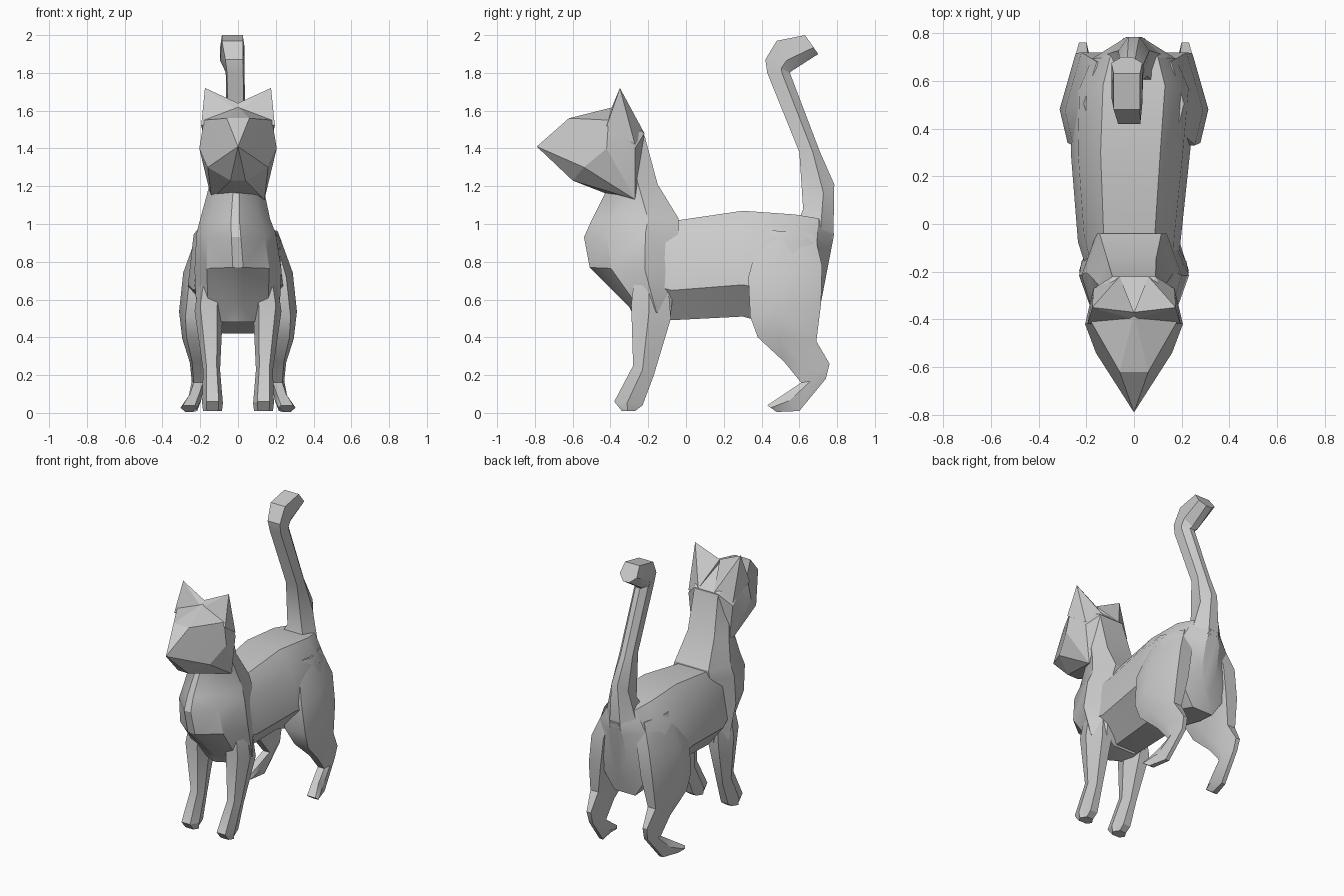
import bpy, bmesh, math

if "Cube" in bpy.data.objects:
    bpy.data.objects.remove(bpy.data.objects["Cube"], do_unlink=True)

# Single fur colour
fur = bpy.data.materials.new("grey_fur")
fur.use_nodes = True
fur.diffuse_color = (.6, .6, .6, 1)
fur.node_tree.nodes["Principled BSDF"].inputs["Base Color"].default_value = (.6, .6, .6, 1)


def finish(name, bm, angle=30):
    """Turn a bmesh into a shaded object."""
    bmesh.ops.recalc_face_normals(bm, faces=bm.faces)
    mesh = bpy.data.meshes.new(name)
    bm.to_mesh(mesh)
    bm.free()
    mesh.materials.append(fur)
    obj = bpy.data.objects.new(name, mesh)
    bpy.context.collection.objects.link(obj)
    bpy.ops.object.select_all(action="DESELECT")
    obj.select_set(True)
    bpy.context.view_layer.objects.active = obj
    bpy.ops.object.shade_smooth_by_angle(angle=math.radians(angle))
    return obj


def loft(name, profile, sections, side=1):
    """Skin rings; a section is (edge A y, z, edge B y, z, centre x, half width).
    The profile lists (along A-B, across) for half a ring, which is mirrored."""
    ring_shape = profile + [(t, -s) for t, s in reversed(profile)]
    bm = bmesh.new()
    rings = []
    for ya, za, yb, zb, cx, w in sections:
        rings.append([bm.verts.new((side * (cx + s * w),
                                    (ya + yb) / 2 + t * (ya - yb) / 2,
                                    (za + zb) / 2 + t * (za - zb) / 2))
                      for t, s in ring_shape])
    n = len(ring_shape)
    for low, high in zip(rings, rings[1:]):
        for i in range(n):
            j = (i + 1) % n
            bm.faces.new((low[i], low[j], high[j], high[i]))
    bm.faces.new(rings[0])
    bm.faces.new(rings[-1])
    bmesh.ops.triangulate(bm, faces=[f for f in bm.faces if len(f.verts) == 4])
    return finish(name, bm)


def hull(name, points, sides=(1, -1)):
    """Faceted solid around points, given for the left half."""
    bm = bmesh.new()
    for x, y, z in points:
        for side in sides:
            bm.verts.new((x * side, y, z))
    bmesh.ops.remove_doubles(bm, verts=bm.verts, dist=.001)
    result = bmesh.ops.convex_hull(bm, input=bm.verts)
    loose = [v for v in result["geom_interior"] if isinstance(v, bmesh.types.BMVert)]
    bmesh.ops.delete(bm, geom=loose, context="VERTS")
    return finish(name, bm, 15)


body_shape = [(1, .5), (.55, .88), (-.4, 1), (-1, .4)]
chest_shape = [(1, .12), (.5, .72), (-.3, 1), (-1, .7)]
limb_shape = [(1, .6), (.1, 1), (-1, .5)]
thigh_shape = [(1, .7), (.25, 1), (-1, .4)]
tail_shape = [(1, .85), (-.3, 1), (-1, .35)]

# Trunk, from shoulders to rump
loft("torso", body_shape, [
    (-.25, 1.0, -.25, .56, 0, .18),
    (-.04, 1.02, -.09, .49, -.02, .215),
    (.3, 1.07, .3, .51, -.015, .25),
    (.58, 1.05, .53, .45, 0, .26),
    (.7, 1.03, .67, .42, 0, .2),
    (.785, .95, .71, .56, 0, .06)])

# Neck and chest, from throat to breastbone
loft("neck_and_chest", chest_shape, [
    (-.44, 1.26, -.22, 1.47, 0, .13),
    (-.43, 1.16, -.15, 1.21, -.01, .145),
    (-.5, 1.02, -.04, 1.03, -.015, .185),
    (-.54, .93, -.04, .96, -.01, .21),
    (-.51, .77, -.06, .75, 0, .23),
    (-.3, .56, -.08, .52, 0, .22),
    (-.26, .48, -.1, .48, 0, .12)])

# Head with pointed muzzle
hull("head", [
    (0, -.79, 1.41), (.06, -.62, 1.56), (.04, -.6, 1.23), (0, -.42, 1.16),
    (.16, -.54, 1.3), (.205, -.42, 1.4), (.18, -.41, 1.55), (0, -.38, 1.62),
    (.14, -.27, 1.13), (.17, -.27, 1.4), (.09, -.22, 1.48)])

for side, label in ((1, "left"), (-1, "right")):
    # Ear: steep front face, rising from the crown and sloping down the skull
    hull(label + "_ear", [
        (.175, -.35, 1.72), (0, -.37, 1.64), (.195, -.42, 1.52),
        (.17, -.27, 1.42), (.06, -.22, 1.48), (0, -.4, 1.6)], (side,))

    # Front leg
    loft(label + "_front_leg", limb_shape, [
        (-.27, .75, -.1, .75, .13, .07),
        (-.29, .57, -.08, .5, .155, .075),
        (-.28, .25, -.17, .2, .14, .045),
        (-.38, .06, -.23, .04, .135, .055),
        (-.34, .01, -.27, .01, .135, .05)], side)

    # Hind leg: thigh, hock and paw
    loft(label + "_hind_leg", thigh_shape, [
        (.4, .97, .68, .95, .12, .09),
        (.33, .72, .72, .78, .175, .115),
        (.34, .51, .715, .58, .2, .112),
        (.38, .4, .69, .38, .22, .075),
        (.52, .27, .76, .26, .215, .04),
        (.61, .16, .74, .18, .21, .035),
        (.52, .1, .6, .01, .23, .035),
        (.43, .04, .48, .005, .26, .045)], side)

# Raised tail with curled tip
loft("tail", tail_shape, [
    (.58, .98, .78, .92, 0, .12),
    (.62, 1.08, .785, 1.21, 0, .065),
    (.6, 1.38, .71, 1.38, -.01, .05),
    (.43, 1.8, .55, 1.8, -.015, .05),
    (.42, 1.87, .55, 1.8, -.02, .055),
    (.48, 1.97, .56, 1.81, -.03, .065),
    (.63, 2.0, .7, 1.9, -.03, .065)])
